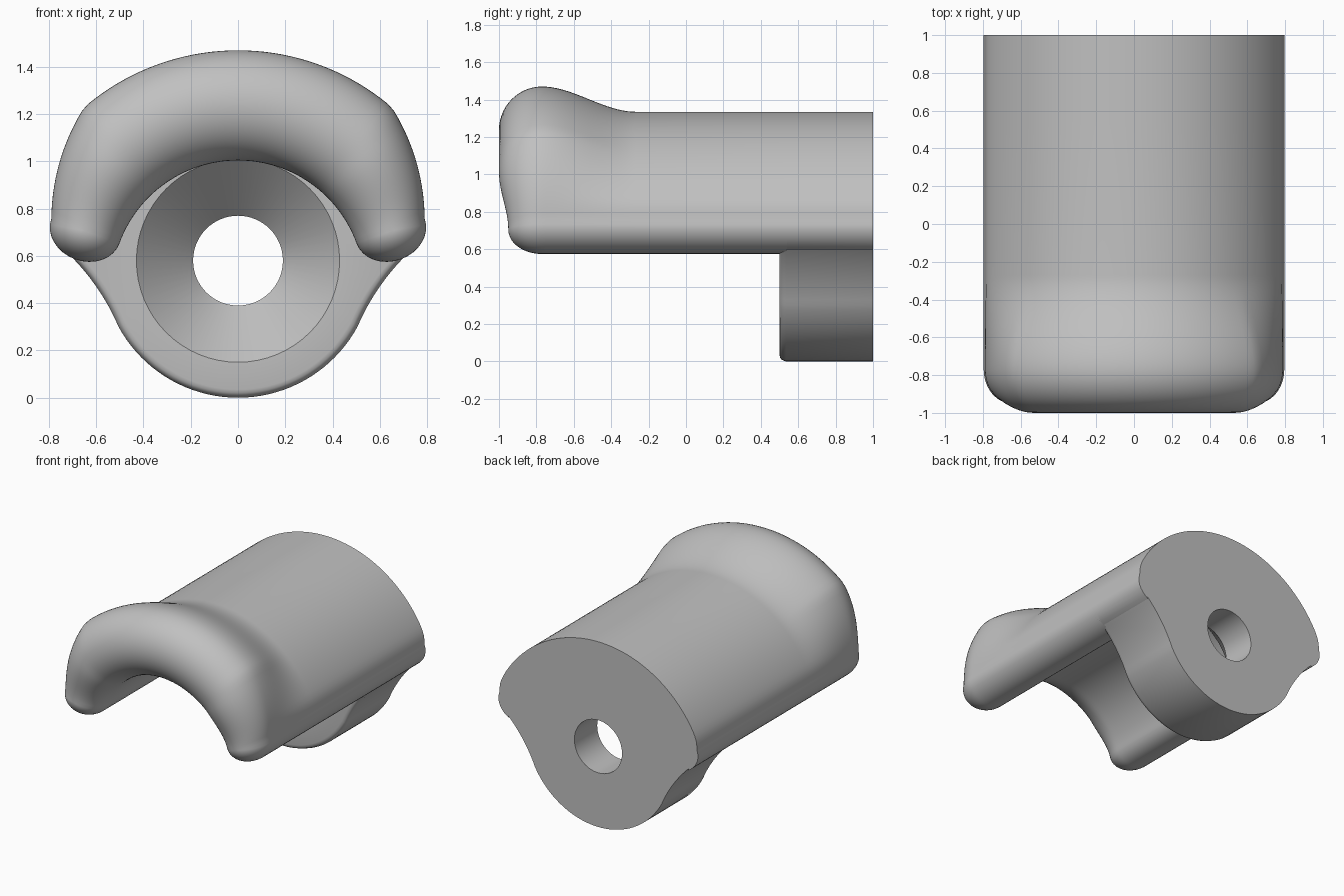
import bpy, bmesh
from math import sin, cos, pi, radians, sqrt, atan2

if "Cube" in bpy.data.objects:
    bpy.data.objects.remove(bpy.data.objects["Cube"], do_unlink=True)

grey = bpy.data.materials.new("plain grey")
grey.use_nodes = True
grey.diffuse_color = (0.53, 0.53, 0.53, 1)
grey.node_tree.nodes["Principled BSDF"].inputs["Base Color"].default_value = grey.diffuse_color

CZ = 0.47              # centre height of the arch
INNER, BODY, LIP = 0.534, 0.865, 1.0
END = radians(70)      # where the arch turns into its rounded ends
N, TIP = 64, 16


def smooth(t):
    t = min(max(t, 0), 1)
    return t * t * (3 - 2 * t)


def polar(a, r):
    return sin(a) * r, CZ + cos(a) * r


def body_radius(a):
    side = 0.79 / max(abs(sin(a)), 0.01)
    return (BODY ** -80 + side ** -80) ** (-1 / 80)


def lip_radius(a):
    # large top arc, cut by a flatter arc on each side
    a, cx, cz, rho = abs(a), -0.103, 0.28, 0.893
    b = sin(a) * cx + cos(a) * cz
    return min(LIP, b + sqrt(b * b - cx * cx - cz * cz + rho * rho))


def tip(side, k):
    # half ellipse closing the end of an arm, from outside to inside
    mid = (lip_radius(END) + INNER) / 2
    half = lip_radius(END) - mid
    x, z = polar(END, mid)
    u, v = half * cos(k), 0.127 * sin(k)
    return (side * (x + u * sin(END) + v * cos(END)),
            z + u * cos(END) - v * sin(END))


ANGLES = [END * (2 * i / N - 1) for i in range(N + 1)]
TIPS = [pi * i / TIP for i in range(1, TIP)]


def arch(w):
    """Closed arch outline; w blends from the body to the raised lip."""
    outer = [polar(a, body_radius(a) * (1 - w) + lip_radius(a) * w) for a in ANGLES]
    inner = [polar(a, INNER) for a in reversed(ANGLES)]
    return (outer + [tip(1, k) for k in TIPS] + inner
            + [tip(-1, k) for k in reversed(TIPS)])


def ring(bm, pts):
    return [bm.verts.new(p) for p in pts]


def skin(bm, rings):
    for a, b in zip(rings, rings[1:]):
        for i in range(len(a)):
            j = (i + 1) % len(a)
            bm.faces.new((a[i], a[j], b[j], b[i]))


def finish(bm, name):
    bmesh.ops.remove_doubles(bm, verts=bm.verts, dist=0.0005)
    bmesh.ops.recalc_face_normals(bm, faces=bm.faces)
    mesh = bpy.data.meshes.new(name)
    bm.to_mesh(mesh)
    bm.free()
    mesh.materials.append(grey)
    ob = bpy.data.objects.new(name, mesh)
    bpy.context.collection.objects.link(ob)
    bpy.ops.object.select_all(action="DESELECT")
    bpy.context.view_layer.objects.active = ob
    ob.select_set(True)
    bpy.ops.object.shade_smooth_by_angle(angle=radians(32))
    return ob


# Arched arm with a raised, rounded lip at the front
bm = bmesh.new()
lip = arch(1)
core_angles = ANGLES + [END] * len(TIPS) + ANGLES[::-1] + [-END] * len(TIPS)
core = [polar(a, (lip_radius(a) + INNER) / 2) for a in core_angles]
rings = []
for i in range(15):
    f = pi / 2 * (1 - i / 14)
    s = cos(f)
    rings.append(ring(bm, [
        (c[0] + (p[0] - c[0]) * s,
         -0.77 - (0.23 - 0.05 * smooth((abs(a) - radians(44)) / radians(26))) * sin(f),
         c[1] + (p[1] - c[1]) * s)
        for p, c, a in zip(lip, core, core_angles)]))
for i in range(1, 21):
    t = i / 20
    y = -0.77 + 0.5 * t
    rings.append(ring(bm, [(x, y, z) for x, z in arch(1 - smooth(t))]))
rings.append(ring(bm, [(x, 0.54, z) for x, z in arch(0)]))
skin(bm, rings)
finish(bm, "arched_arm")

# Back plate outline: arch top, rounded shoulders, hollow flanks, round bottom
HZ, HR = 0.576, 0.576
FX, FZ, FR = 1.396, -0.084, 0.97
a0, a1 = atan2(0.694, -0.676), atan2(0.414, -0.876)
right = [tip(1, pi * i / TIP) for i in range(1, 8)]
right += [(FX + FR * cos(a0 + (a1 - a0) * i / 10), FZ + FR * sin(a0 + (a1 - a0) * i / 10))
          for i in range(11)]
b0 = atan2(0.33 - HZ, 0.52)
bottom = [(HR * cos(b), HZ + HR * sin(b))
          for b in (b0 + (-pi - 2 * b0) * i / 40 for i in range(1, 40))]
left = [(-x, z) for x, z in reversed(right)]
top = [polar(a, body_radius(a)) for a in ANGLES]
outline = top + right + bottom + left


def plate_ring(y, scale):
    return ring(bm, [(x * s, y, HZ + (z - HZ) * s) for x, z in outline
                     for s in [scale if z < 0.62 else 1]])


def hole_ring(y, r):
    return ring(bm, [(r * cos(2 * pi * i / 64), y, 0.58 + r * sin(2 * pi * i / 64))
                     for i in range(64)])


def loop_edges(loop):
    return [bm.edges.get((loop[i - 1], loop[i])) for i in range(len(loop))]


# Back plate with a countersunk screw hole
bm = bmesh.new()
shell = [plate_ring(y, s) for y, s in
         ((0.5, 0.94), (0.503, 0.965), (0.512, 0.985), (0.535, 1), (1, 1))]
hole = [hole_ring(y, r) for y, r in ((0.5, 0.43), (0.74, 0.19), (1, 0.19))]
skin(bm, shell)
skin(bm, hole)
for end in (0, -1):
    bmesh.ops.triangle_fill(bm, use_beauty=True,
                            edges=loop_edges(shell[end]) + loop_edges(hole[end]))
finish(bm, "back_plate")
